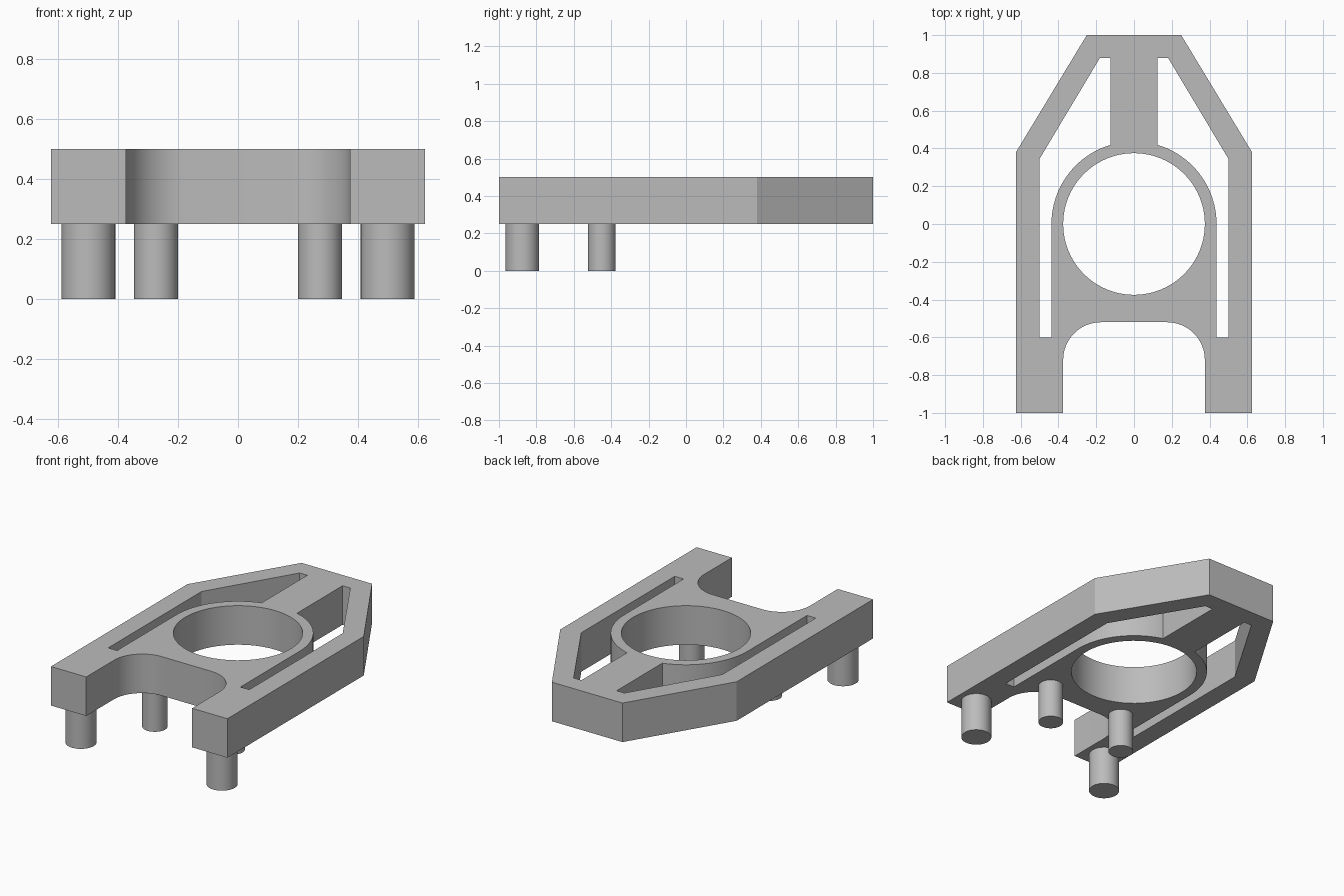
import bpy, bmesh
from math import sin, cos, pi, asin

cube = bpy.data.objects.get("Cube")
if cube:
    bpy.data.objects.remove(cube)

grey = bpy.data.materials.new("matte_grey")
grey.use_nodes = True
colour = (0.5, 0.5, 0.5, 1)
grey.diffuse_color = colour
grey.node_tree.nodes["Principled BSDF"].inputs["Base Color"].default_value = colour

BOTTOM, TOP = 0.25, 0.5


def arc(cx, cy, r, start, end, steps):
    angles = [start + (end - start) * i / steps for i in range(steps + 1)]
    return [(cx + r * cos(a), cy + r * sin(a)) for a in angles]


def mirrored(points):
    return [(-x, y) for x, y in reversed(points)]


def finish(obj):
    obj.data.materials.clear()
    obj.data.materials.append(grey)
    bpy.ops.object.select_all(action='DESELECT')
    obj.select_set(True)
    bpy.context.view_layer.objects.active = obj
    bpy.ops.object.shade_smooth_by_angle(angle=pi / 6)


def plate(name, loops):
    """Extrude a flat outline, with holes, between BOTTOM and TOP."""
    curve = bpy.data.curves.new(name + "_profile", 'CURVE')
    curve.dimensions = '2D'
    curve.fill_mode = 'BOTH'
    curve.extrude = (TOP - BOTTOM) / 2
    for points in loops:
        spline = curve.splines.new('POLY')
        spline.points.add(len(points) - 1)
        for p, (x, y) in zip(spline.points, points):
            p.co = (x, y, 0, 1)
        spline.use_cyclic_u = True
    profile = bpy.data.objects.new(name + "_profile", curve)
    bpy.context.collection.objects.link(profile)
    bpy.context.view_layer.update()
    graph = bpy.context.evaluated_depsgraph_get()
    mesh = bpy.data.meshes.new_from_object(profile.evaluated_get(graph))
    bpy.data.objects.remove(profile)
    # Weld the caps to the walls and merge the flat triangles
    bm = bmesh.new()
    bm.from_mesh(mesh)
    bmesh.ops.remove_doubles(bm, verts=bm.verts, dist=0.0001)
    bmesh.ops.recalc_face_normals(bm, faces=bm.faces)
    bmesh.ops.translate(bm, verts=bm.verts, vec=(0, 0, (TOP + BOTTOM) / 2))
    bm.to_mesh(mesh)
    bm.free()
    obj = bpy.data.objects.new(name, mesh)
    bpy.context.collection.objects.link(obj)
    finish(obj)


def peg(name, x, y, r):
    bpy.ops.mesh.primitive_cylinder_add(vertices=48, radius=r, depth=BOTTOM,
                                        location=(x, y, BOTTOM / 2))
    obj = bpy.context.object
    obj.name = name
    finish(obj)


# Frame outline: rounded front notch, two legs, tapered back
half = arc(0.175, -0.72, 0.2, pi / 2, 0, 16)
half += [(0.375, -1), (0.625, -1), (0.625, 0.38), (0.25, 1)]
outline = half + mirrored(half)

# Round centre opening
opening = arc(0, 0, 0.375, 0, 2 * pi, 96)[:-1]

# Side windows, following the ring and the tapered rails
ring, rib = 0.437, 0.125
window = arc(0, 0, ring, 0, pi / 2 - asin(rib / ring), 32)
window += [(rib, 0.88), (0.18, 0.88), (0.5, 0.345), (0.5, -0.6), (ring, -0.6)]

plate("frame_plate", [outline, opening, window, mirrored(window)])

# Pegs under the frame
for side, s in (("left", 1), ("right", -1)):
    peg("front_peg_" + side, s * 0.5, -0.875, 0.09)
    peg("rear_peg_" + side, s * 0.274, -0.45, 0.074)
